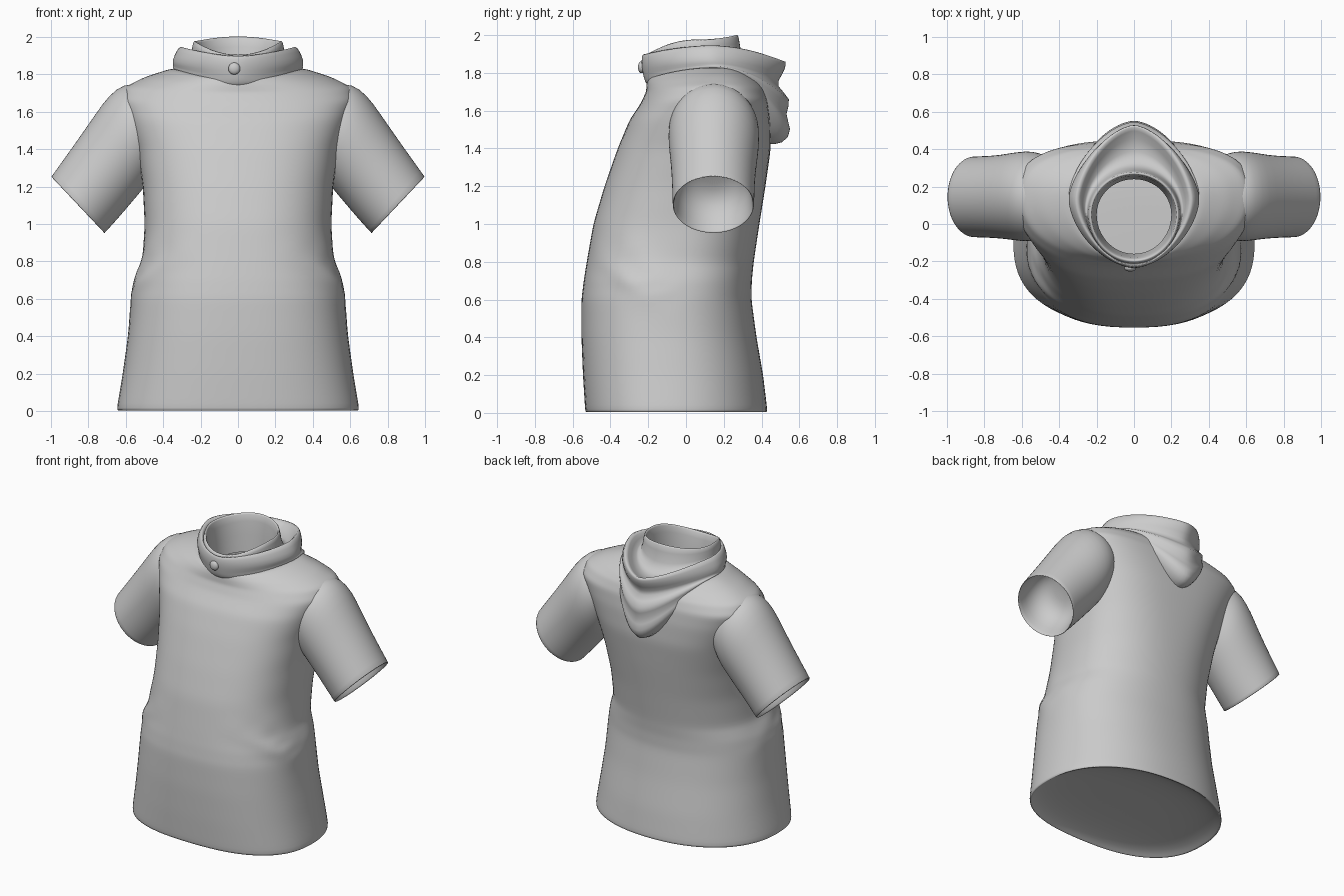
import bpy, bmesh, math
from mathutils import Vector

N = 40


def ring(X, ys, zs, yf, zf, yb, zb, nf=2.0, nb=2.0):
    """Closed loop from side, front and back points; exponents set roundness."""
    pts = []
    for i in range(N):
        t = 2 * math.pi * i / N
        s, c = math.sin(t), math.cos(t)
        n = nf if c > 0 else nb
        x = math.copysign(abs(s) ** (2 / n), s) * X
        k = abs(c) ** (2 / n)
        if c > 0:
            pts.append(Vector((x, ys + (yf - ys) * k, zs + (zf - zs) * c * c)))
        else:
            pts.append(Vector((x, ys + (yb - ys) * k, zs + (zb - zs) * abs(c) ** 2.4)))
    return pts


def loft(name, rings, cap_start=False, cap_end=False):
    bm = bmesh.new()
    loops = [[bm.verts.new(p) for p in r] for r in rings]
    for a, b in zip(loops, loops[1:]):
        for i in range(len(a)):
            j = (i + 1) % len(a)
            bm.faces.new((a[i], a[j], b[j], b[i]))
    if cap_start:
        bm.faces.new(loops[0])
    if cap_end:
        bm.faces.new(loops[-1])
    bmesh.ops.recalc_face_normals(bm, faces=bm.faces)
    for f in bm.faces:
        f.smooth = True
    me = bpy.data.meshes.new(name)
    bm.to_mesh(me)
    bm.free()
    ob = bpy.data.objects.new(name, me)
    bpy.context.collection.objects.link(ob)
    m = ob.modifiers.new("smooth", 'SUBSURF')
    m.levels = m.render_levels = 1
    return ob


def densify(rings, k):
    out = []
    for a, b in zip(rings, rings[1:]):
        out += [[p.lerp(q, i / k) for p, q in zip(a, b)] for i in range(k)]
    return out + [rings[-1]]


# torso: z, half width, side y, front y, back y, back roundness
torso = [(0.01, .65, -.09, -.535, .433, 2.2), (.2, .618, -.09, -.547, .41, 2.2),
         (.4, .59, -.09, -.555, .375, 2.2), (.6, .57, -.08, -.555, .348, 2.2),
         (.7, .55, -.07, -.543, .35, 2.2), (.8, .512, -.06, -.527, .36, 2.2),
         (1.0, .50, -.02, -.492, .39, 2.3), (1.2, .51, .02, -.433, .422, 2.5),
         (1.4, .54, .06, -.363, .45, 2.8), (1.55, .59, .10, -.30, .447, 3)]
body = [ring(X, ys, z, yf, z, yb, z, 2.5, nb) for z, X, ys, yf, yb, nb in torso]
body += [ring(.635, .13, 1.66, -.24, 1.64, .435, 1.65, 2.3, 3),
         ring(.61, .14, 1.73, -.213, 1.70, .415, 1.71, 2.1, 2.6),
         ring(.50, .15, 1.785, -.21, 1.74, .40, 1.74, 2, 2.2),
         ring(.36, .15, 1.83, -.205, 1.77, .37, 1.76),
         ring(.27, .12, 1.82, -.17, 1.77, .32, 1.77)]
body = densify(body, 3)
# diagonal waist folds running from the belly to the side
a, d = Vector((-.48, .90)), Vector((.45, -.36)).normalized()
for r in body:
    for p in r:
        if p.z < 1.2 and abs(p.x) > .25 and p.y < .1:
            q = Vector((p.y, p.z)) - a
            off = q.x * d.y - q.y * d.x
            along = q.dot(d)
            w = math.exp(-((along - .28) / .22) ** 2)
            h = w * (.022 * math.exp(-((off - .03) / .05) ** 2)
                     - .022 * math.exp(-((off + .07) / .06) ** 2))
            p.x += math.copysign(h, p.x)
            p.y -= h * .5
# underside, slightly hollowed above the hem
hem = [[Vector((p.x * s, (p.y + .05) * s - .05, z)) for p in body[0]]
       for s, z in ((.3, .06), (.6, .055), (.85, .04), (.96, .015), (.99, .0))]
loft("shirt_body", hem + body, cap_start=True)

# neck tube and draped hood in one continuous sheet
hood = [(.20, .05, 1.72, -.16, 1.70, .24, 1.74, 2, 2),
        (.222, .05, 1.955, -.18, 1.885, .258, 1.985, 2, 2),
        (.232, .05, 1.985, -.195, 1.91, .272, 2.01, 2, 2),
        (.246, .05, 1.965, -.21, 1.895, .285, 1.985, 2, 2),
        (.252, .06, 1.85, -.213, 1.865, .30, 1.78, 2, 2),
        (.275, .13, 1.91, -.218, 1.88, .48, 1.83, 1.8, 1.6),
        (.305, .13, 1.96, -.226, 1.905, .525, 1.87, 1.7, 1.6),
        (.33, .13, 1.925, -.236, 1.885, .535, 1.85, 1.7, 1.6),
        (.357, .13, 1.865, -.238, 1.84, .515, 1.79, 1.7, 1.6),
        (.343, .14, 1.835, -.228, 1.79, .465, 1.73, 1.7, 1.6),
        (.354, .15, 1.84, -.224, 1.77, .575, 1.66, 1.7, 1.6),
        (.34, .15, 1.82, -.216, 1.75, .515, 1.58, 1.8, 1.7),
        (.335, .15, 1.805, -.208, 1.74, .57, 1.50, 1.8, 1.7),
        (.32, .15, 1.79, -.195, 1.73, .52, 1.415, 1.8, 1.7),
        (.30, .15, 1.76, -.18, 1.72, .42, 1.42, 1.8, 1.7)]
loft("collar_and_hood", [ring(*r) for r in hood])

# sleeves: top (x, z), bottom (x, z), y centre, y half width; last rows turn inward
sleeve = [(.42, 1.66, .38, 1.42, .15, .17), (.53, 1.75, .43, 1.30, .145, .225),
          (.61, 1.75, .47, 1.23, .147, .243), (.69, 1.69, .525, 1.165, .148, .24),
          (.76, 1.59, .58, 1.10, .147, .23), (.86, 1.445, .635, 1.035, .145, .22),
          (.995, 1.257, .71, .953, .145, .217), (1.0, 1.25, .715, .947, .145, .216),
          (.985, 1.255, .71, .97, .145, .205), (.90, 1.35, .66, 1.05, .145, .20),
          (.81, 1.37, .64, 1.14, .145, .14), (.75, 1.32, .68, 1.22, .145, .06)]
for side, label in ((1, "left"), (-1, "right")):
    rings = []
    for tx, tz, bx, bz, yc, yr in sleeve:
        top, bot = Vector((tx, yc, tz)), Vector((bx, yc, bz))
        mid, half = (top + bot) / 2, (top - bot) / 2
        loop = []
        for i in range(32):
            t = 2 * math.pi * i / 32
            p = mid + half * math.cos(t) + Vector((0, yr * math.sin(t), 0))
            p.x *= side
            loop.append(p)
        rings.append(loop)
    loft("sleeve_" + label, rings, cap_end=True)

# collar button
bpy.ops.mesh.primitive_uv_sphere_add(segments=20, ring_count=12, radius=.032,
                                     location=(-.02, -.235, 1.83))
button = bpy.context.object
button.name = "collar_button"
button.scale = (1, .6, 1)
bpy.ops.object.shade_smooth()
